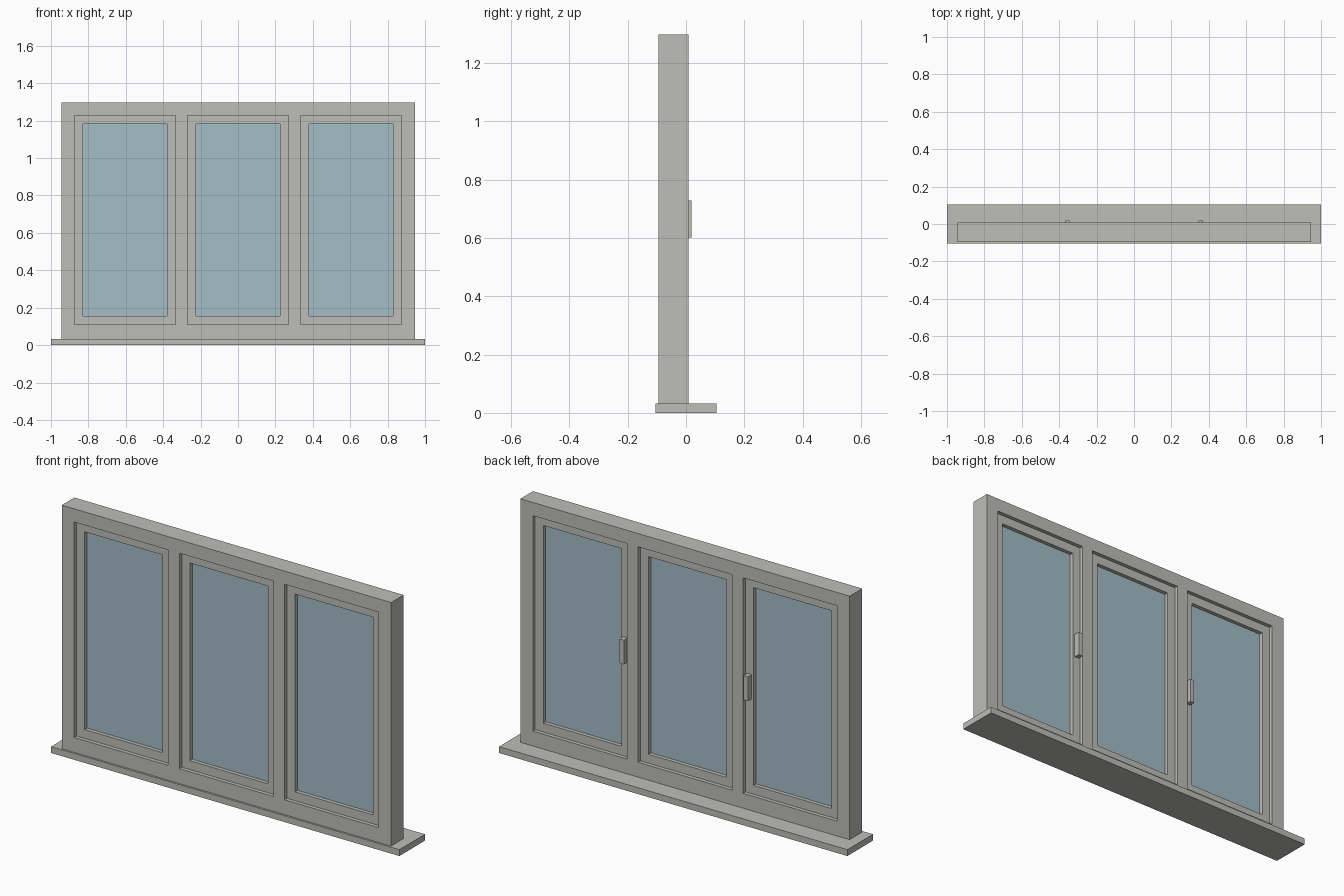
import bpy
import bmesh
import math

cube = bpy.data.objects.get("Cube")
if cube:
    bpy.data.objects.remove(cube, do_unlink=True)


def make_material(name, color):
    mat = bpy.data.materials.new(name)
    mat.use_nodes = True
    mat.diffuse_color = color
    mat.node_tree.nodes["Principled BSDF"].inputs["Base Color"].default_value = color
    return mat


grey = make_material("warm grey paint", (0.51, 0.51, 0.48, 1))
blue = make_material("pale blue glass", (0.37, 0.51, 0.565, 1))


def panel(name, xs, zs, y0, y1, mat, pierced=True):
    """Upright slab on a grid of x and z lines; odd cells are left open."""
    bm = bmesh.new()
    grid = [[bm.verts.new((x, y0, z)) for z in zs] for x in xs]
    for i in range(len(xs) - 1):
        for j in range(len(zs) - 1):
            if pierced and i % 2 and j % 2:
                continue
            bm.faces.new((grid[i][j], grid[i + 1][j],
                          grid[i + 1][j + 1], grid[i][j + 1]))
    # Extrude a copy backwards, keeping the front faces
    out = bmesh.ops.extrude_face_region(bm, geom=bm.faces[:], use_keep_orig=True)
    moved = [v for v in out["geom"] if isinstance(v, bmesh.types.BMVert)]
    bmesh.ops.translate(bm, verts=moved, vec=(0, y1 - y0, 0))
    bmesh.ops.recalc_face_normals(bm, faces=bm.faces[:])
    mesh = bpy.data.meshes.new(name)
    bm.to_mesh(mesh)
    bm.free()
    mesh.materials.append(mat)
    obj = bpy.data.objects.new(name, mesh)
    bpy.context.collection.objects.link(obj)
    return obj


# Sill board
panel("sill", (-1, 1), (0, 0.033), -0.105, 0.105, grey, False)

# Outer frame with three openings
bottom, top = 0.11, 1.228
half, spacing, stile = 0.27, 0.604, 0.046
centers = {"right": -spacing, "middle": 0, "left": spacing}
lines = [-0.945]
for c in centers.values():
    lines += [c - half, c + half]
lines.append(0.945)
panel("outer_frame", lines, (0.033, bottom, top, 1.297), -0.095, 0.008, grey)

# Recessed sash and pane in each opening
for side, c in centers.items():
    inner = half - stile
    z0, z1 = bottom + stile, top - stile
    panel(side + "_sash", (c - half, c - inner, c + inner, c + half),
          (bottom, z0, z1, top), -0.075, -0.012, grey)
    panel(side + "_glass", (c - inner, c + inner), (z0, z1),
          -0.055, -0.032, blue, False)

# Handles on the inner stiles of the outer sashes, at the back
for side, s in (("right", -1), ("left", 1)):
    x = s * 0.356
    panel(side + "_handle", (x - 0.012, x + 0.012), (0.602, 0.728),
          -0.012, 0.019, grey, False)
